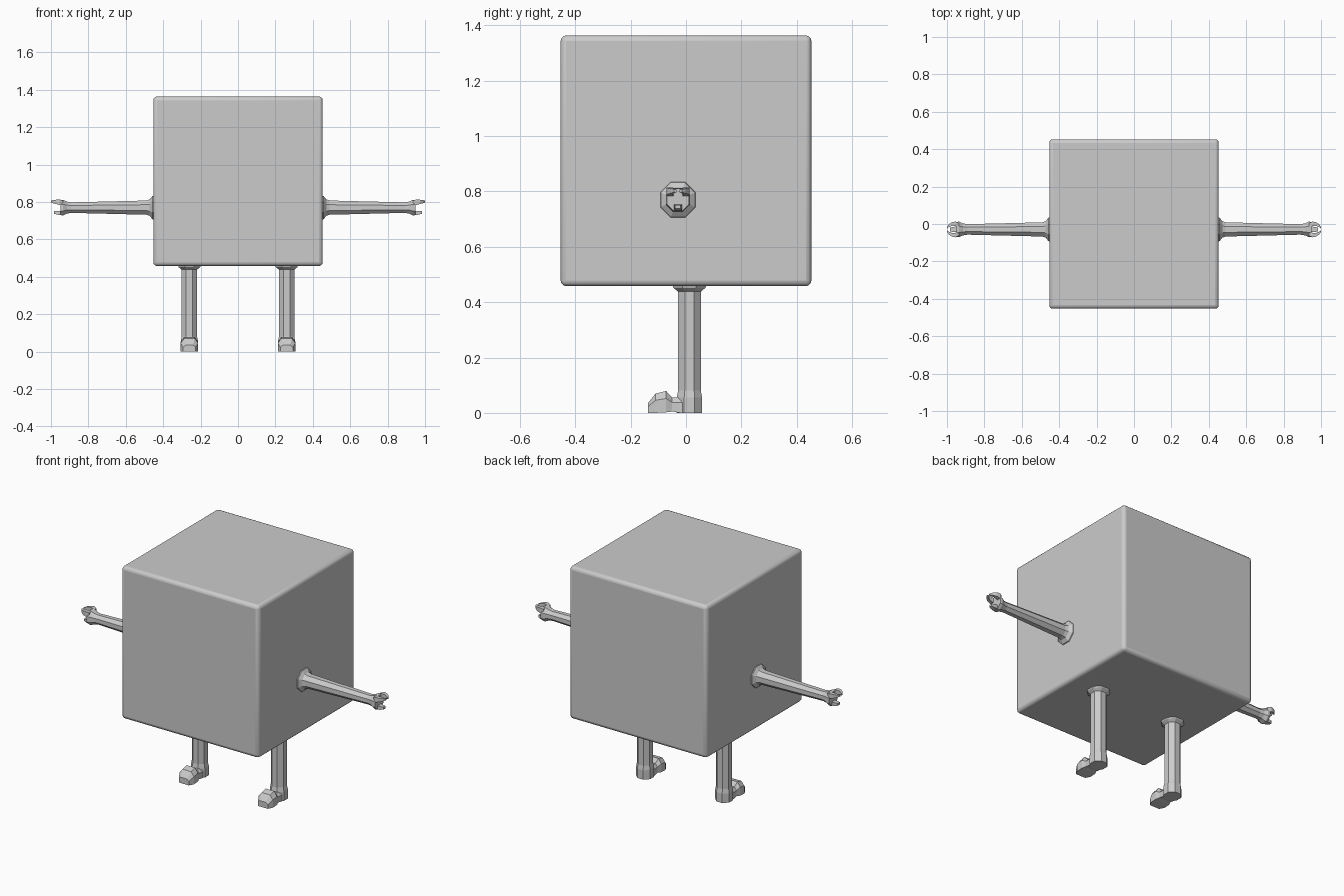
import bpy, bmesh, math
from mathutils import Vector

if "Cube" in bpy.data.objects:
    bpy.data.objects.remove(bpy.data.objects["Cube"])

grey = bpy.data.materials.new("light_grey")
grey.diffuse_color = (0.6, 0.6, 0.6, 1)
grey.use_nodes = True
grey.node_tree.nodes["Principled BSDF"].inputs["Base Color"].default_value = grey.diffuse_color


def finish(name, bm, mirror=True):
    bmesh.ops.recalc_face_normals(bm, faces=bm.faces[:])
    me = bpy.data.meshes.new(name)
    bm.to_mesh(me)
    bm.free()
    me.materials.append(grey)
    ob = bpy.data.objects.new(name, me)
    bpy.context.collection.objects.link(ob)
    if mirror:
        ob.modifiers.new("mirror", 'MIRROR')
    return ob


def loft(bm, rings):
    """Skin a list of point rings and cap both ends."""
    vs = [[bm.verts.new(p) for p in r] for r in rings]
    n = len(vs[0])
    for a, b in zip(vs, vs[1:]):
        for i in range(n):
            j = (i + 1) % n
            bm.faces.new((a[i], a[j], b[j], b[i]))
    bm.faces.new(vs[0])
    bm.faces.new(vs[-1])


def octagon(r):
    """Flat-sided octagon whose flats lie at distance r."""
    R = r / math.cos(math.pi / 8)
    return [(R * math.cos((k + 0.5) * math.pi / 4),
             R * math.sin((k + 0.5) * math.pi / 4)) for k in range(8)]


# Body: rounded cube
bm = bmesh.new()
bmesh.ops.create_cube(bm, size=0.906)
bmesh.ops.translate(bm, verts=bm.verts[:], vec=(0, 0, 0.911))
body = finish("body", bm, mirror=False)
bev = body.modifiers.new("bevel", 'BEVEL')
bev.width, bev.segments = 0.02, 3
bpy.context.view_layer.objects.active = body
body.select_set(True)
bpy.ops.object.shade_smooth_by_angle(angle=math.radians(35))

# Arms: octagonal, flared at the shoulder, widening to the palm
AY, AZ = -0.029, 0.77
bm = bmesh.new()
arm = [(0.445, 0.066), (0.458, 0.062), (0.472, 0.044), (0.49, 0.038),
       (0.89, 0.028), (0.915, 0.032), (0.935, 0.042), (0.95, 0.040)]
loft(bm, [[(x, AY + a, AZ + b) for a, b in octagon(r)] for x, r in arm])
finish("arm", bm)

# Fingers: two curved upper ones and a thumb underneath
bm = bmesh.new()
for s in (-1, 1):
    # x, inner y, outer y, bottom z, top z
    path = [(0.935, 0.012, 0.034, 0.782, 0.808), (0.955, 0.018, 0.042, 0.784, 0.814),
            (0.975, 0.018, 0.038, 0.790, 0.812), (0.990, 0.012, 0.027, 0.794, 0.810),
            (1.000, 0.005, 0.014, 0.797, 0.807)]
    loft(bm, [[(x, AY + s * a, lo), (x, AY + s * b, lo), (x, AY + s * b, hi),
               (x, AY + s * a, hi)] for x, a, b, lo, hi in path])
thumb = [(0.935, 0.016, 0.731, 0.754), (0.965, 0.014, 0.732, 0.752),
         (0.985, 0.010, 0.738, 0.751)]
loft(bm, [[(x, AY - w, lo), (x, AY + w, lo), (x, AY + w, hi), (x, AY - w, hi)]
          for x, w, lo, hi in thumb])
finish("fingers", bm)

# Legs: octagonal, flared at the hip and thicker at the heel
LX, LY = 0.26, 0.0125
bm = bmesh.new()
leg = [(0.0, 0.046), (0.055, 0.046), (0.08, 0.041), (0.438, 0.041),
       (0.452, 0.058), (0.465, 0.062)]
loft(bm, [[(LX + a, LY + b, z) for a, b in octagon(r)] for z, r in leg])
finish("leg", bm)

# Feet: narrow arch and a raised, rounded toe
bm = bmesh.new()
foot = [(0.02, 0.043, 0.0, 0.06), (-0.02, 0.039, 0.0, 0.057), (-0.05, 0.038, 0.005, 0.056),
        (-0.072, 0.047, 0.002, 0.079), (-0.11, 0.047, 0.0, 0.070), (-0.138, 0.033, 0.0, 0.035)]
loft(bm, [[(LX - w, y, lo), (LX + w, y, lo), (LX + w, y, lo + 0.65 * (hi - lo)),
           (LX + 0.6 * w, y, hi), (LX - 0.6 * w, y, hi),
           (LX - w, y, lo + 0.65 * (hi - lo))] for y, w, lo, hi in foot])
finish("foot", bm)
